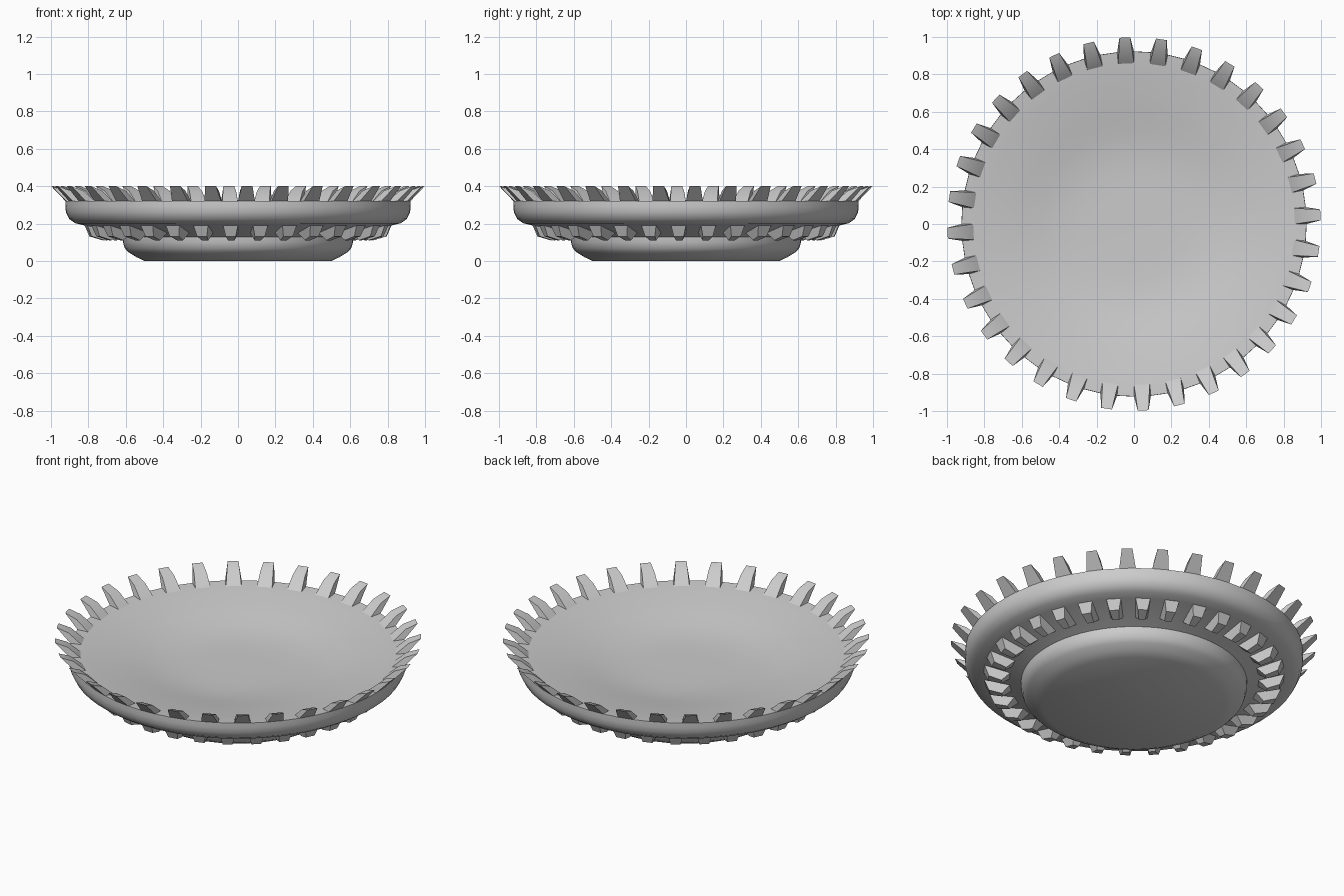
import bpy, bmesh
from math import sin, cos, pi

if "Cube" in bpy.data.objects:
    bpy.data.objects.remove(bpy.data.objects["Cube"])

SEG = 64          # sides of the dish
STEP = 2 * pi / SEG


def make_object(name, bm, angle):
    bmesh.ops.recalc_face_normals(bm, faces=bm.faces)
    mesh = bpy.data.meshes.new(name)
    bm.to_mesh(mesh)
    bm.free()
    ob = bpy.data.objects.new(name, mesh)
    bpy.context.collection.objects.link(ob)
    bpy.ops.object.select_all(action='DESELECT')
    ob.select_set(True)
    bpy.context.view_layer.objects.active = ob
    bpy.ops.object.shade_smooth_by_angle(angle=angle)
    return ob


def lathe(name, profile):
    """Closed turned body; the first and last profile points lie on the axis."""
    bm = bmesh.new()
    first = bm.verts.new((0, 0, profile[0][1]))
    last = bm.verts.new((0, 0, profile[-1][1]))
    rings = [[bm.verts.new((r * cos(i * STEP), r * sin(i * STEP), z))
              for i in range(SEG)] for r, z in profile[1:-1]]
    for i in range(SEG):
        j = (i + 1) % SEG
        bm.faces.new((first, rings[0][i], rings[0][j]))
        bm.faces.new((last, rings[-1][i], rings[-1][j]))
        for a, b in zip(rings, rings[1:]):
            bm.faces.new((a[i], a[j], b[j], b[i]))
    return make_object(name, bm, 0.6)


def tooth_ring(name, shift, base_in, base_out, tip_in, tip_out, w_in, w_out):
    """Tapered teeth standing on every second side of the dish."""
    bm = bmesh.new()
    c, s = cos(STEP / 2), sin(STEP / 2)
    for k in range(SEG // 2):
        a = (2 * k + shift) * STEP

        def quad(inner, outer, wi, wo):
            pts = [(inner, -wi), (inner, wi), (outer, wo), (outer, -wo)]
            return [bm.verts.new((r * cos(a) - w * sin(a), r * sin(a) + w * cos(a), z))
                    for (r, z), w in pts]

        base = quad((base_in[0] * c, base_in[1]), (base_out[0] * c, base_out[1]),
                    base_in[0] * s, base_out[0] * s)
        tip = quad(tip_in, tip_out, w_in / 2, w_out / 2)
        bm.faces.new(base)
        bm.faces.new(tip)
        for i in range(4):
            j = (i + 1) % 4
            bm.faces.new((base[i], base[j], tip[j], tip[i]))
    return make_object(name, bm, 0.55)


# Dish: foot, stepped underside, rounded rim and shallow bowl
lathe("dish", [
    (0, 0), (0.50, 0), (0.545, 0.022), (0.585, 0.047), (0.605, 0.068), (0.615, 0.10),
    (0.617, 0.128), (0.68, 0.150), (0.82, 0.19), (0.87, 0.202), (0.903, 0.225),
    (0.92, 0.26), (0.923, 0.29), (0.922, 0.32), (0.86, 0.314), (0.80, 0.305),
    (0.70, 0.29), (0.60, 0.272), (0.50, 0.252), (0.40, 0.237), (0.30, 0.23),
    (0.20, 0.228), (0, 0.228)])

# Crown of teeth leaning outward on the rim
tooth_ring("rim_teeth", 0.5, (0.86, 0.314), (0.922, 0.32),
           (0.93, 0.375), (0.998, 0.40), 0.07, 0.058)

# Ring of teeth under the dish, around the foot
tooth_ring("underside_teeth", 1.5, (0.68, 0.150), (0.82, 0.19),
           (0.725, 0.111), (0.795, 0.132), 0.036, 0.054)
